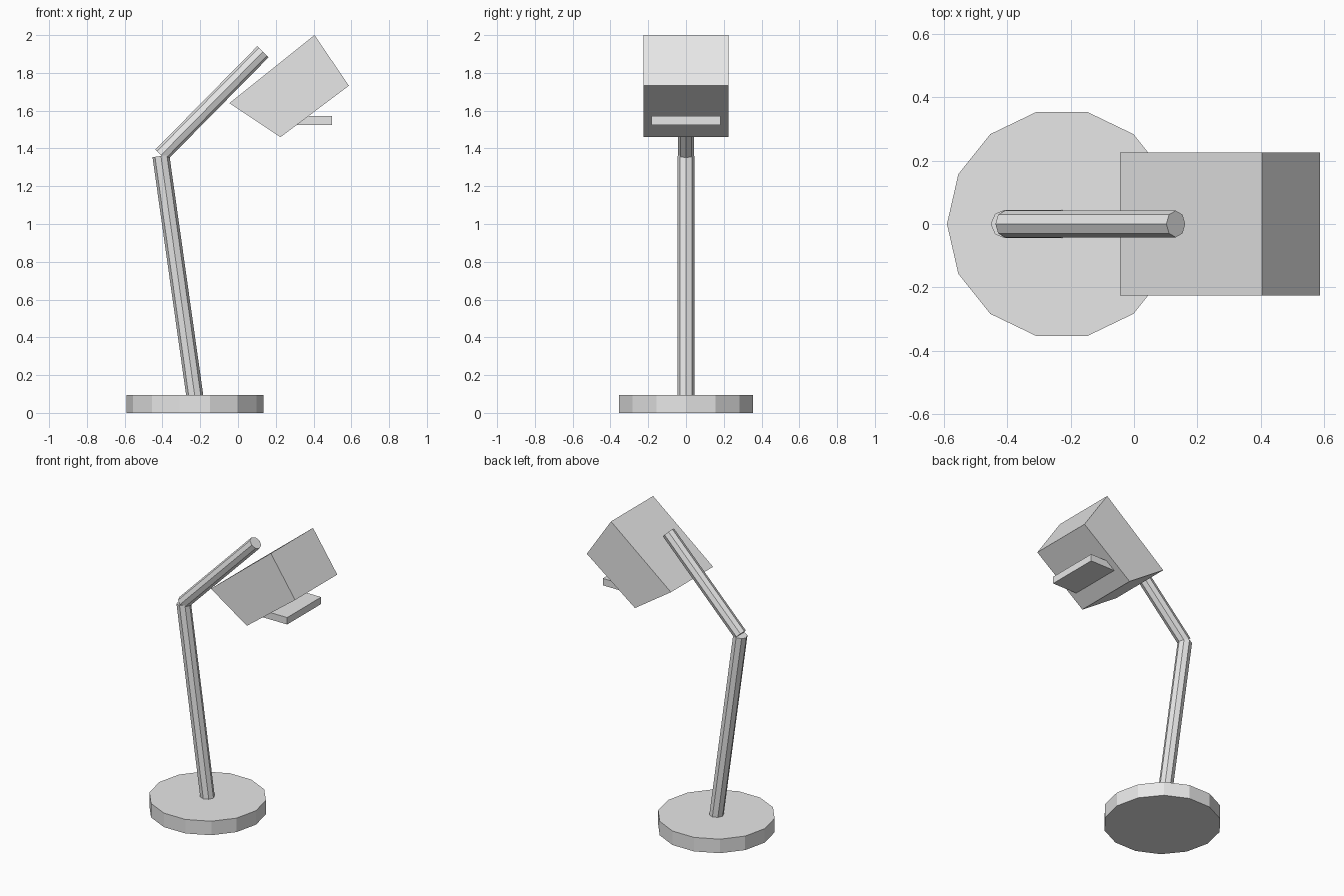
import bpy, bmesh, math
from mathutils import Vector, Matrix

cube = bpy.data.objects.get("Cube")
if cube:
    bpy.data.objects.remove(cube, do_unlink=True)

GREY = (0.8, 0.8, 0.8, 1)
grey = bpy.data.materials.new("light grey")
grey.use_nodes = True
grey.diffuse_color = GREY
grey.node_tree.nodes["Principled BSDF"].inputs["Base Color"].default_value = GREY


def add_object(name, bm):
    """Turn a bmesh into a flat-shaded grey object."""
    bmesh.ops.recalc_face_normals(bm, faces=bm.faces)
    mesh = bpy.data.meshes.new(name)
    bm.to_mesh(mesh)
    bm.free()
    mesh.materials.append(grey)
    obj = bpy.data.objects.new(name, mesh)
    bpy.context.collection.objects.link(obj)
    return obj


def rod(name, start, end, radius, sides):
    """Prism between two points in the x-z plane, with a corner facing sideways."""
    a, b = Vector((start[0], 0, start[1])), Vector((end[0], 0, end[1]))
    axis = b - a
    tilt = math.atan2(axis.x, axis.z)
    # The first corner of the ring points along local +x
    bm = bmesh.new()
    rings = []
    for z in (0, axis.length):
        rings.append([bm.verts.new((radius * math.cos(t), radius * math.sin(t), z))
                      for t in (math.tau * i / sides for i in range(sides))])
    low, high = rings
    bm.faces.new(low)
    bm.faces.new(high)
    for i in range(sides):
        j = (i + 1) % sides
        bm.faces.new((low[i], low[j], high[j], high[i]))
    bm.transform(Matrix.Translation(a) @ Matrix.Rotation(tilt, 4, 'Y'))
    return add_object(name, bm)


def slab(name, profile, half_width):
    """Extrude an x-z profile across y."""
    bm = bmesh.new()
    face = bm.faces.new([bm.verts.new((x, -half_width, z)) for x, z in profile])
    out = bmesh.ops.extrude_face_region(bm, geom=[face])
    moved = [v for v in out["geom"] if isinstance(v, bmesh.types.BMVert)]
    bmesh.ops.translate(bm, verts=moved, vec=(0, 2 * half_width, 0))
    return add_object(name, bm)


# Round foot
rod("base", (-0.228, 0), (-0.228, 0.095), 0.363, 14)

# Two-part arm
rod("lower_arm", (-0.228, 0.085), (-0.408, 1.36), 0.045, 8)
rod("upper_arm", (-0.408, 1.364), (0.132, 1.912), 0.042, 8)

# Tapered lamp head and the light panel below it
slab("lamp_head", [(-0.045, 1.64), (0.225, 1.46), (0.587, 1.732), (0.405, 2.0)], 0.226)
slab("light_panel", [(0.26, 1.525), (0.497, 1.525), (0.497, 1.572), (0.26, 1.572)], 0.182)
